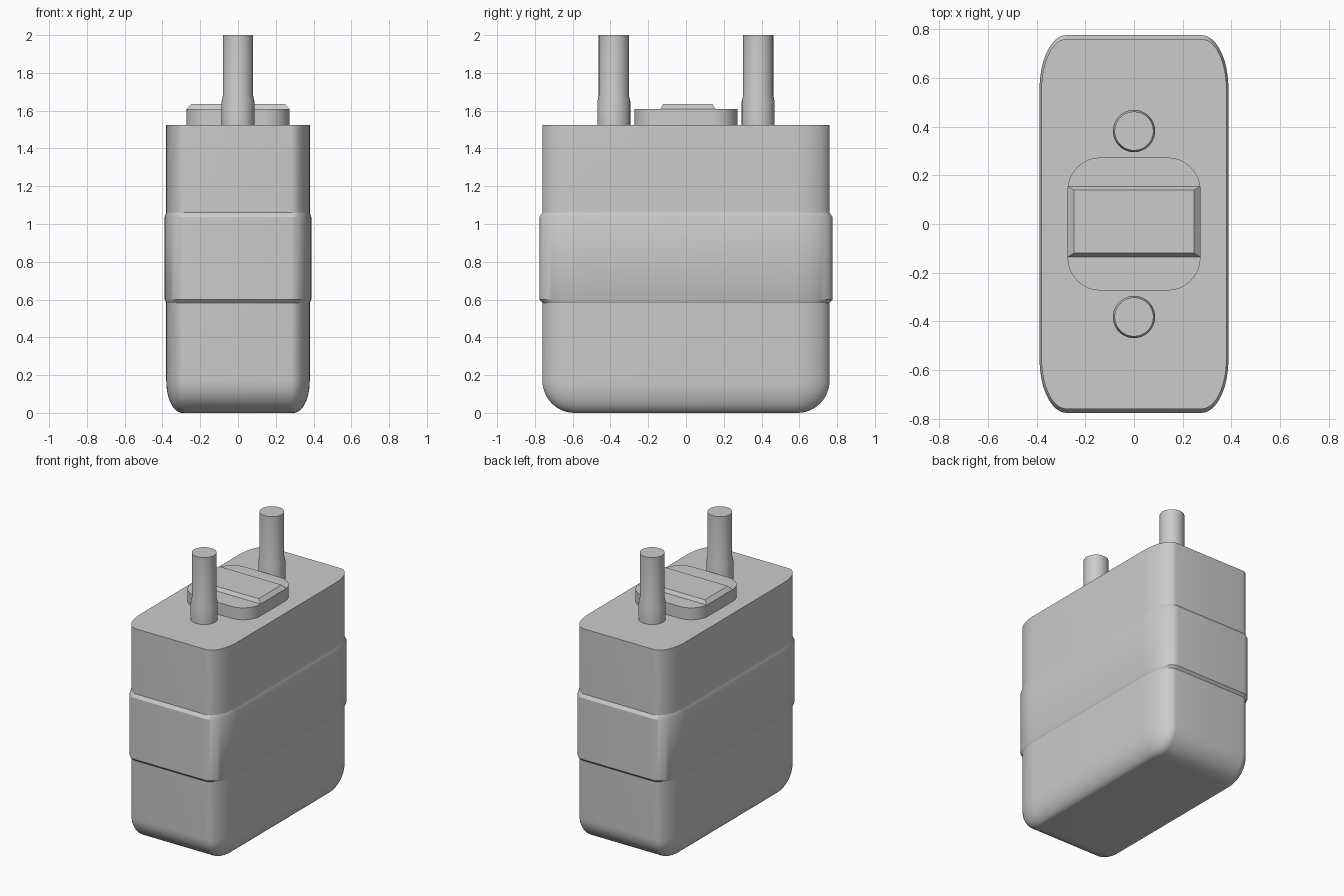
import bpy, bmesh, math

if "Cube" in bpy.data.objects:
    bpy.data.objects.remove(bpy.data.objects["Cube"])


def stack(name, rings, seg=12, cap=True, y=0.0, angle=30):
    """Skin stacked rounded rectangles: each ring is (half_x, half_y, radius_x, radius_y, z)."""
    bm = bmesh.new()
    loops = []
    for hx, hy, rx, ry, z in rings:
        loop = []
        for q, (sx, sy) in enumerate([(1, 1), (-1, 1), (-1, -1), (1, -1)]):
            for i in range(seg + 1):
                a = math.radians(90) * (q + i / seg)
                loop.append(bm.verts.new((sx * (hx - rx) + rx * math.cos(a),
                                          y + sy * (hy - ry) + ry * math.sin(a), z)))
        loops.append(loop)
    for a, b in zip(loops, loops[1:]):
        n = len(a)
        for i in range(n):
            j = (i + 1) % n
            bm.faces.new((a[i], a[j], b[j], b[i]))
    if cap:
        bm.faces.new(loops[0][::-1])
        bm.faces.new(loops[-1])
    bmesh.ops.remove_doubles(bm, verts=bm.verts, dist=1e-5)
    mesh = bpy.data.meshes.new(name)
    bm.to_mesh(mesh)
    bm.free()
    obj = bpy.data.objects.new(name, mesh)
    bpy.context.collection.objects.link(obj)
    bpy.ops.object.select_all(action='DESELECT')
    obj.select_set(True)
    bpy.context.view_layer.objects.active = obj
    bpy.ops.object.shade_smooth_by_angle(angle=math.radians(angle))
    return obj


def case_ring(inset, z):
    """Case cross-section; depth is half of the width, corners included."""
    h, r = 0.76 - inset, 0.205 - inset
    return (h / 2, h, r / 2, r, z)


# Case with rounded bottom edge
R = 0.17
rings = []
for i in range(13):
    t = math.radians(90) * i / 12
    rings.append(case_ring(R * (1 - math.sin(t)), R * (1 - math.cos(t))))
rings.append(case_ring(0, 1.525))
stack("case", rings)

# Raised band around the middle, with chamfered rims
stack("band", [case_ring(0, 0.583), case_ring(-0.016, 0.6),
               case_ring(-0.016, 1.037), case_ring(0, 1.06)], cap=False)

# Rounded plate on the lid
stack("lid_plate", [(0.273, 0.273, 0.135, 0.135, z) for z in (1.525, 1.61)])

# Chamfered block on the plate
stack("lid_block", [(0.273, 0.145, 0, 0, 1.61), (0.247, 0.13, 0, 0, 1.635)],
      seg=1, y=0.01, angle=15)

# Two terminal posts with a wider base
for side, y in (("front", -0.382), ("back", 0.382)):
    stack(side + "_post", [(r, r, r, r, z) for r, z in
                           ((0.087, 1.525), (0.087, 1.65), (0.08, 1.68), (0.08, 2.0))],
          seg=8, y=y, angle=30)
